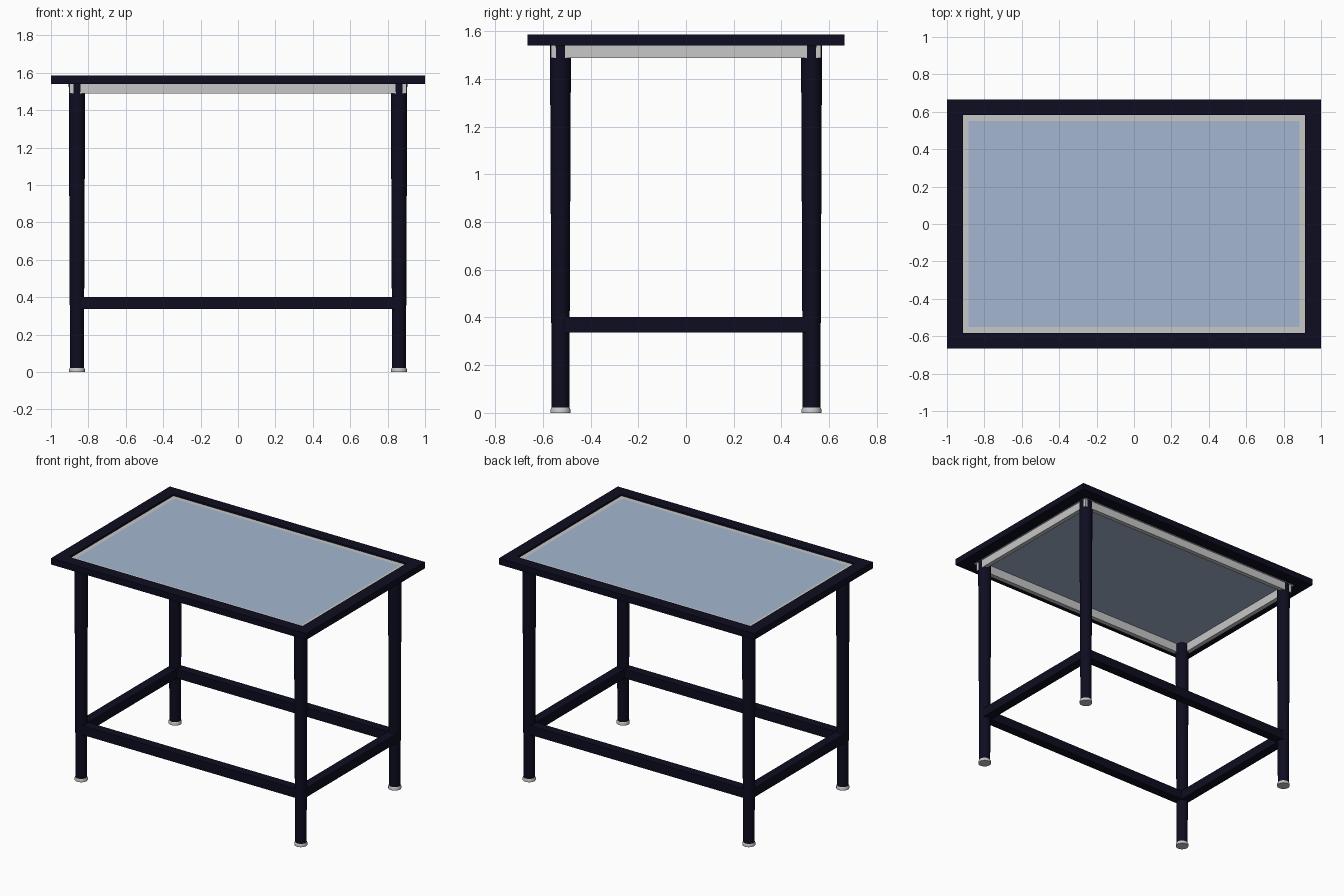
import bpy, bmesh, math

if "Cube" in bpy.data.objects:
    bpy.data.objects.remove(bpy.data.objects["Cube"])


def material(name, rgb):
    m = bpy.data.materials.new(name)
    m.diffuse_color = (*rgb, 1.0)
    m.use_nodes = True
    m.node_tree.nodes["Principled BSDF"].inputs["Base Color"].default_value = m.diffuse_color
    return m


NAVY = material("navy paint", (0.004, 0.004, 0.015))
METAL = material("light grey metal", (0.57, 0.57, 0.57))
GLASS = material("pale blue glass", (0.37, 0.47, 0.62))


def finish(bm, name, mat, smooth=False):
    bmesh.ops.recalc_face_normals(bm, faces=bm.faces)
    mesh = bpy.data.meshes.new(name)
    bm.to_mesh(mesh)
    bm.free()
    mesh.materials.append(mat)
    ob = bpy.data.objects.new(name, mesh)
    bpy.context.collection.objects.link(ob)
    if smooth:
        bpy.ops.object.select_all(action='DESELECT')
        ob.select_set(True)
        bpy.context.view_layer.objects.active = ob
        bpy.ops.object.shade_smooth_by_angle(angle=math.radians(35))
    return ob


def box(name, x0, x1, y0, y1, z0, z1, mat):
    bm = bmesh.new()
    bmesh.ops.create_cube(bm, size=1)
    for v in bm.verts:
        v.co = (x1 if v.co.x > 0 else x0, y1 if v.co.y > 0 else y0,
                z1 if v.co.z > 0 else z0)
    return finish(bm, name, mat)


def ring(name, outer, inner, z0, z1, mat):
    """Mitred rectangular frame; outer and inner are half sizes."""
    bm = bmesh.new()
    corners = [(-1, -1), (1, -1), (1, 1), (-1, 1)]
    section = [(outer, z0), (outer, z1), (inner, z1), (inner, z0)]
    loops = [[bm.verts.new((cx * s[0], cy * s[1], z)) for s, z in section]
             for cx, cy in corners]
    for i in range(4):
        a, b = loops[i], loops[(i + 1) % 4]
        for j in range(4):
            k = (j + 1) % 4
            bm.faces.new((a[j], b[j], b[k], a[k]))
    return finish(bm, name, mat)


def turned(name, x, y, profile, mat, sides=32):
    """Round part from (radius, z) pairs."""
    bm = bmesh.new()
    rings = [[bm.verts.new((x + r * math.cos(2 * math.pi * i / sides),
                            y + r * math.sin(2 * math.pi * i / sides), z))
              for i in range(sides)] for r, z in profile]
    for a, b in zip(rings, rings[1:]):
        for i in range(sides):
            j = (i + 1) % sides
            bm.faces.new((a[i], a[j], b[j], b[i]))
    bm.faces.new(rings[0][::-1])
    bm.faces.new(rings[-1])
    return finish(bm, name, mat, smooth=True)


LX, LY = 0.861, 0.526   # leg centres

# Table top: outer frame, metal lip, glass panel and support rails below
ring("top_frame", (1.0, 0.665), (0.915, 0.583), 1.54, 1.585, NAVY)
ring("glass_lip", (0.915, 0.583), (0.884, 0.552), 1.545, 1.573, METAL)
box("glass_panel", -0.884, 0.884, -0.552, 0.552, 1.555, 1.573, GLASS)
ring("support_rail", (0.90, 0.566), (0.868, 0.534), 1.488, 1.55, METAL)

# Tapered legs with metal feet
for sx, side in ((-1, "left"), (1, "right")):
    for sy, end in ((-1, "front"), (1, "back")):
        turned(f"{end}_{side}_leg", sx * LX, sy * LY,
               [(0.037, 0.018), (0.044, 1.545)], NAVY)
        turned(f"{end}_{side}_foot", sx * LX, sy * LY,
               [(0.042, 0), (0.042, 0.015), (0.038, 0.022)], METAL)

# Square stretchers between the legs
H = 0.032
for s, end in ((-1, "front"), (1, "back")):
    box(f"{end}_stretcher", -LX, LX, s * LY - H, s * LY + H, 0.337, 0.402, NAVY)
for s, side in ((-1, "left"), (1, "right")):
    box(f"{side}_stretcher", s * LX - H, s * LX + H, -LY, LY, 0.337, 0.402, NAVY)
